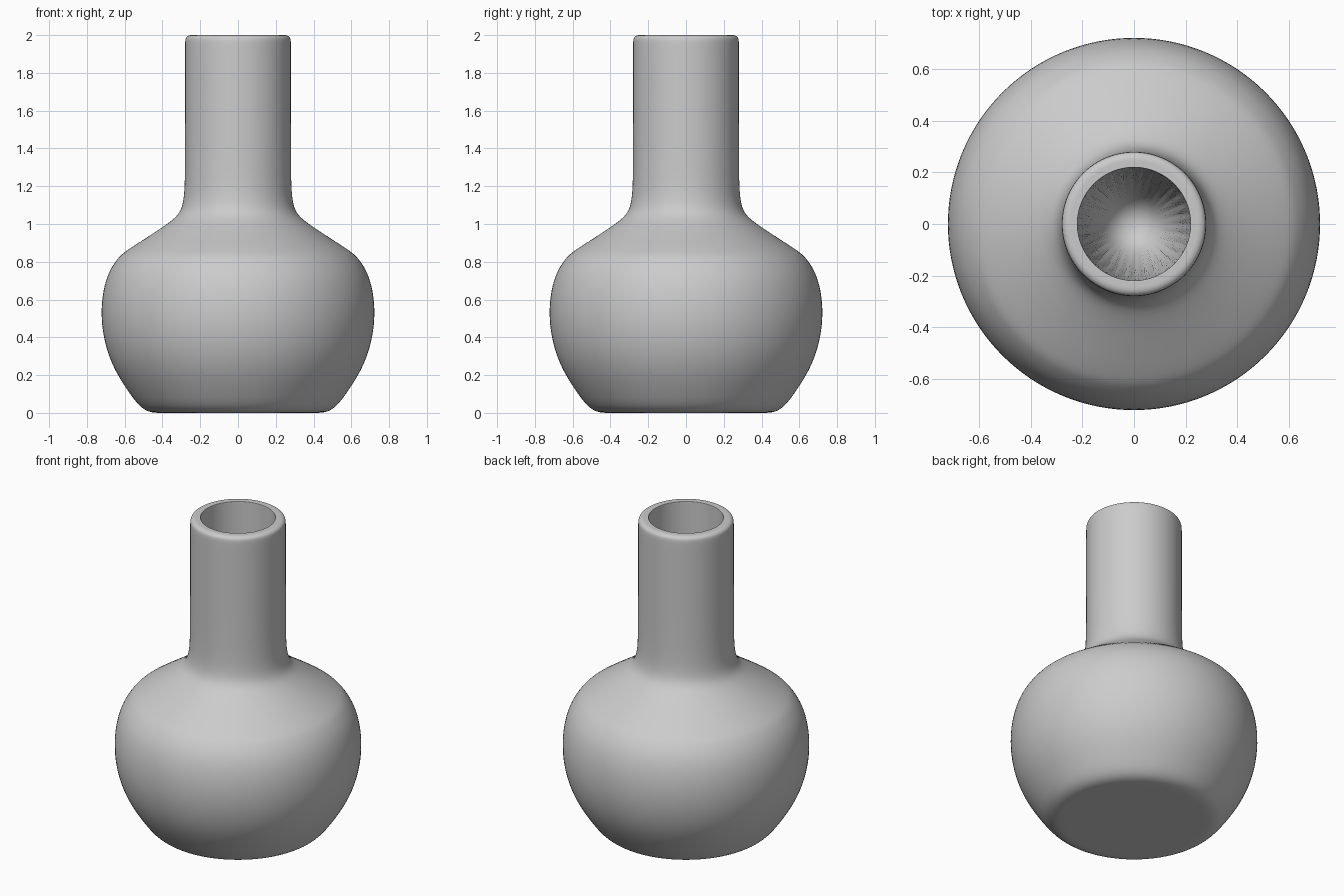
import bpy, bmesh
from math import cos, sin, tau

if "Cube" in bpy.data.objects:
    bpy.data.objects.remove(bpy.data.objects["Cube"])

SIDES = 32
GROW = 1.0064  # offsets the slight shrink from subdivision

# Cage profile (radius, height): base, bulb, shoulder, neck, lip, bore
profile = [
    (0.28, 0), (0.40, 0), (0.46, 0.0), (0.515, 0.025), (0.572, 0.10),
    (0.638, 0.20), (0.685, 0.30), (0.714, 0.41), (0.725, 0.52),
    (0.717, 0.64), (0.685, 0.75), (0.635, 0.82), (0.605, 0.85),
    (0.48, 0.93), (0.35, 1.015), (0.306, 1.06), (0.288, 1.12),
    (0.282, 1.20), (0.28, 1.32), (0.28, 1.92), (0.28, 1.97),
    (0.276, 1.99), (0.258, 2.0), (0.24, 2.0), (0.225, 2.0),
    (0.219, 2.0), (0.219, 1.995), (0.219, 1.97), (0.219, 0.06),
]

# Lathe the profile into rings and bridge them
bm = bmesh.new()
rings = [[bm.verts.new((r * GROW * cos(tau * i / SIDES),
                        r * GROW * sin(tau * i / SIDES), z))
          for i in range(SIDES)] for r, z in profile]
for a, b in zip(rings, rings[1:]):
    for i in range(SIDES):
        j = (i + 1) % SIDES
        bm.faces.new((a[i], a[j], b[j], b[i]))

# Underside and bore floor
bm.faces.new(rings[0][::-1])
bm.faces.new(rings[-1])
bmesh.ops.recalc_face_normals(bm, faces=bm.faces)

mesh = bpy.data.meshes.new("vase")
bm.to_mesh(mesh)
bm.free()
vase = bpy.data.objects.new("vase", mesh)
bpy.context.collection.objects.link(vase)

# Smooth surface
sub = vase.modifiers.new("smooth", 'SUBSURF')
sub.levels = sub.render_levels = 2
for p in mesh.polygons:
    p.use_smooth = True
